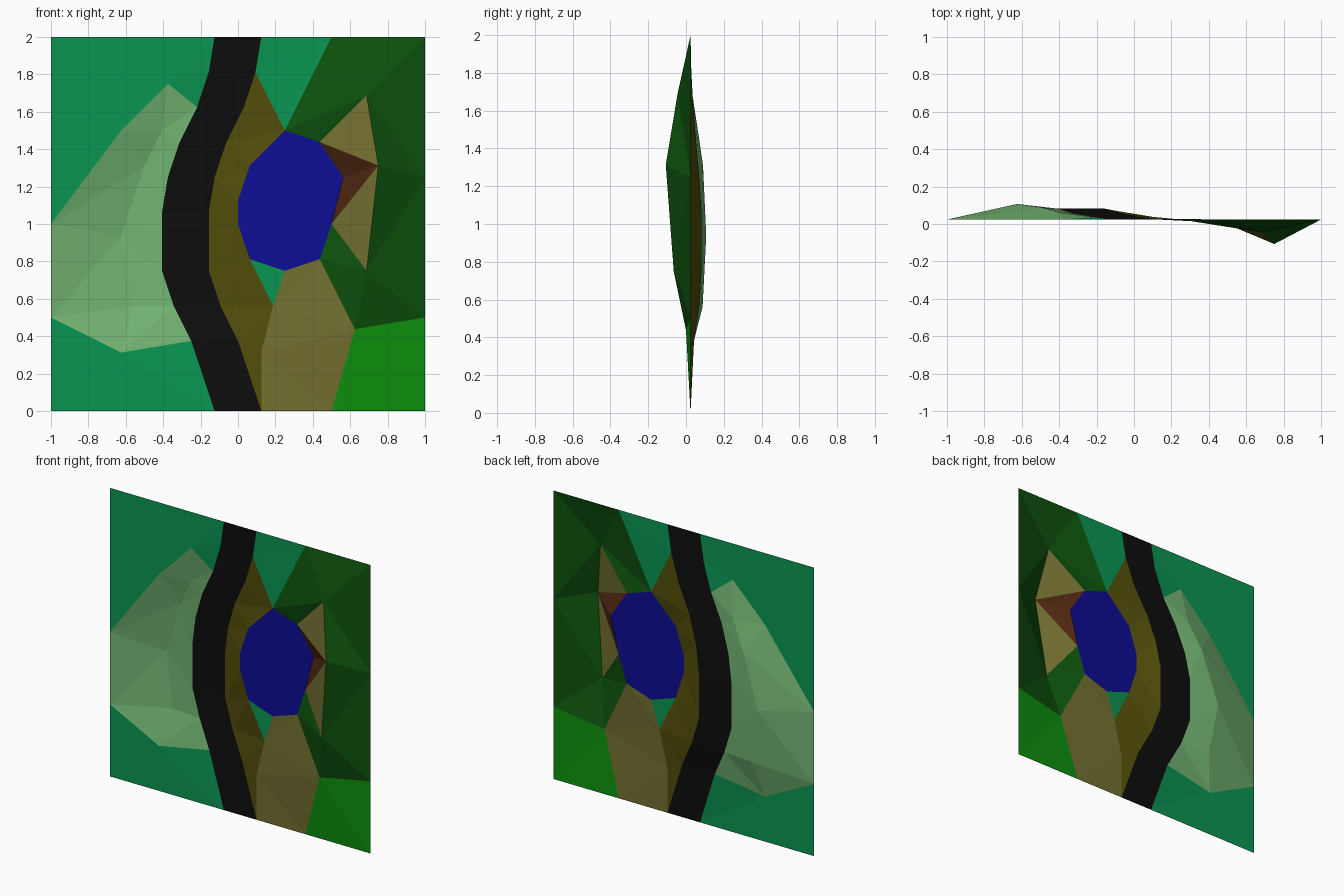
import bpy
from mathutils import Vector
from mathutils.geometry import delaunay_2d_cdt

if "Cube" in bpy.data.objects:
    bpy.data.objects.remove(bpy.data.objects["Cube"])

# Upright low-poly landscape panel; plan points are (x, z) on a 1/32 unit grid
G = 1 / 32
FLAT = 0.024

# Road edge, with depth at each station; the far edge is the same line shifted by 8
road_line = [(-4, 64), (-5, 58), (-7, 52), (-10, 46), (-12, 40),
             (-13, 34), (-13, 24), (-11, 18), (-8, 12), (-4, 0)]
road_depth = [FLAT, 0.028, 0.038, 0.053, 0.07, 0.082, 0.082, 0.07, 0.042, FLAT]
road_right = [(x + 8, z) for x, z in road_line]

# Depth of every point off the flat sheet
depth = {(-20, 30): 0.107, (-16, 42): 0.09, (-18, 18): 0.088, (-13, 48): 0.062,
         (24, 42): -0.107, (22, 54): -0.045, (22, 24): -0.065, (20, 14): 0.0}
for left, right, y in zip(road_line, road_right, road_depth):
    depth[left] = depth[right] = y


def point(p):
    return (p[0] * G, depth.get(p, FLAT), p[1] * G)


def make(name, verts, faces, color):
    mesh = bpy.data.meshes.new(name)
    mesh.from_pydata(verts, [], faces)
    mesh.update()
    mat = bpy.data.materials.new(name + "_color")
    mat.diffuse_color = (*color, 1)
    mat.use_nodes = True
    mat.node_tree.nodes["Principled BSDF"].inputs["Base Color"].default_value = mat.diffuse_color
    mesh.materials.append(mat)
    obj = bpy.data.objects.new(name, mesh)
    bpy.context.collection.objects.link(obj)


def patch(name, color, outline, inner=()):
    """Triangulated facet patch inside an outline, with optional inner peaks."""
    pts = list(outline) + list(inner)
    n = len(outline)
    edges = [(i, (i + 1) % n) for i in range(n)]
    co, _, faces, _, _, _ = delaunay_2d_cdt([Vector(p) for p in pts], edges, [], 1, 1e-5)
    make(name, [point((round(c.x), round(c.y))) for c in co], faces, color)


MEADOW = (0.003, 0.30, 0.085)
OLIVE = (0.085, 0.075, 0.003)
SAND = (0.17, 0.16, 0.03)
FOREST = (0.004, 0.085, 0.004)

# Road
n = len(road_line)
make("road", [point(p) for p in road_line + road_right],
     [(i + 1, i + 1 + n, i + n, i) for i in range(n - 1)], (0.004, 0.004, 0.004))

# Pond
pond = [(8, 48), (2, 42), (0, 36), (0, 32), (2, 26), (8, 24),
        (14, 26), (16, 32), (18, 40), (14, 46)]
patch("pond", (0.004, 0.004, 0.30), pond)

# Flat meadows
patch("meadow_upper_left", MEADOW,
      [(-32, 64)] + road_line[:3] + [(-12, 56), (-20, 48), (-32, 32)])
patch("meadow_lower_left", MEADOW, [(-32, 16), (-20, 10), (-8, 12), (-4, 0), (-32, 0)])
patch("meadow_top", MEADOW, [(4, 64), (16, 64), (8, 48), (3, 58)])
patch("meadow_wedge", MEADOW, [(2, 26), (8, 24), (6, 18)])

# Pale hollow left of the road
patch("pale_hollow", (0.17, 0.46, 0.17),
      [(-32, 32), (-20, 48), (-12, 56)] + road_line[2:9] + [(-20, 10), (-32, 16)],
      [(-13, 48), (-16, 42), (-20, 30), (-18, 18)])

# Road bank and sandy field
patch("road_bank", OLIVE, road_right[1:] + [(4, 10), (6, 18)] + pond[4::-1])
patch("sandy_field", SAND,
      [(4, 0), (4, 10), (6, 18), (8, 24), (14, 26), (20, 14), (16, 0)])

# Bright lawn in the lower right corner
patch("lawn", (0.004, 0.28, 0.004), [(16, 0), (20, 14), (32, 16), (32, 0)])

# Cliff beside the pond
patch("cliff_face", (0.075, 0.02, 0.005), [(14, 46), (24, 42), (16, 32), (18, 40)])
patch("cliff_upper", SAND, [(14, 46), (22, 54), (24, 42)])
patch("cliff_lower", SAND, [(16, 32), (24, 42), (22, 24)])

# Forested hill
patch("forest_hill", FOREST,
      [(16, 64), (32, 64), (32, 40), (32, 16), (20, 14), (14, 26), (16, 32),
       (22, 24), (24, 42), (22, 54), (14, 46), (8, 48)])
